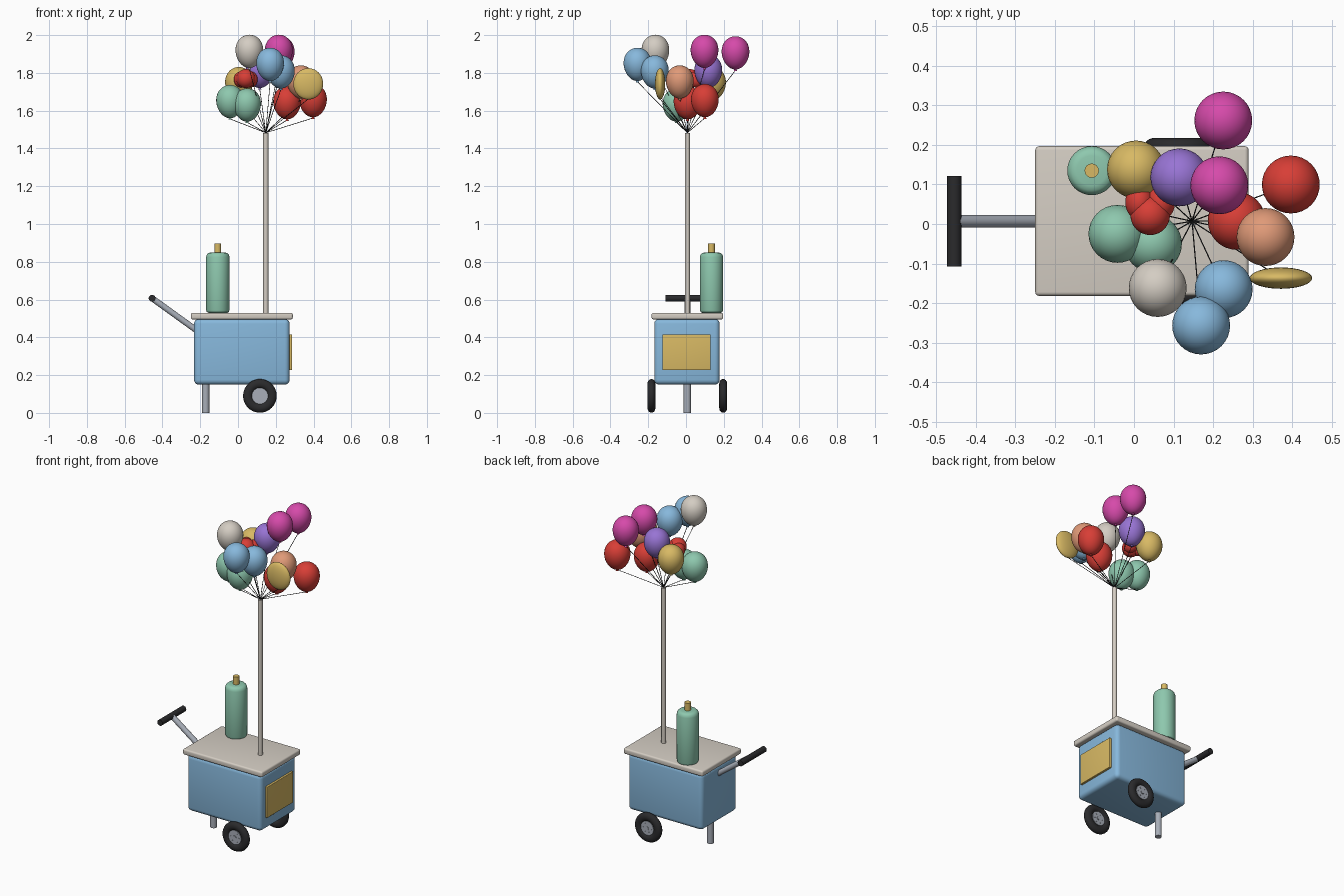
import bpy, bmesh, math
from mathutils import Vector

if "Cube" in bpy.data.objects:
    bpy.data.objects.remove(bpy.data.objects["Cube"])


def material(name, rgb):
    m = bpy.data.materials.new(name)
    lin = [(c / 255 / 12.92) if c < 10 else ((c / 255 + 0.055) / 1.055) ** 2.4 for c in rgb]
    m.diffuse_color = (*lin, 1)
    m.use_nodes = True
    m.node_tree.nodes["Principled BSDF"].inputs["Base Color"].default_value = m.diffuse_color
    return m


BLUE = material("sky blue", (135, 184, 220))
MINT = material("mint green", (142, 200, 174))
CREAM = material("warm white", (212, 205, 195))
GOLD = material("soft gold", (216, 185, 100))
RED = material("red", (216, 62, 54))
PINK = material("magenta", (214, 74, 170))
PURPLE = material("purple", (152, 116, 212))
PEACH = material("peach", (224, 154, 120))
BLACK = material("rubber black", (42, 42, 44))
STEEL = material("steel", (168, 174, 184))


def finish(name, bm, mat, loc=(0, 0, 0), smooth=True):
    bmesh.ops.recalc_face_normals(bm, faces=bm.faces)
    me = bpy.data.meshes.new(name)
    bm.to_mesh(me)
    bm.free()
    me.materials.append(mat)
    ob = bpy.data.objects.new(name, me)
    bpy.context.collection.objects.link(ob)
    ob.location = loc
    if smooth:
        bpy.ops.object.select_all(action='DESELECT')
        ob.select_set(True)
        bpy.context.view_layer.objects.active = ob
        bpy.ops.object.shade_smooth_by_angle(angle=math.radians(40))
    return ob


def box(name, lo, hi, mat, bevel):
    lo, hi = Vector(lo), Vector(hi)
    bm = bmesh.new()
    bmesh.ops.create_cube(bm, size=1)
    bmesh.ops.scale(bm, vec=hi - lo, verts=bm.verts)
    bmesh.ops.bevel(bm, geom=bm.edges[:], offset=bevel, segments=4, profile=0.5, affect='EDGES')
    return finish(name, bm, mat, (lo + hi) / 2)


def lathe(name, profile, mat, loc, axis='Z', steps=32):
    """Spin (radius, height) points around an axis."""
    bm = bmesh.new()
    vs = [bm.verts.new((r, 0, z)) for r, z in profile]
    es = [bm.edges.new(p) for p in zip(vs, vs[1:])]
    bmesh.ops.spin(bm, geom=vs + es, cent=(0, 0, 0), axis=(0, 0, 1),
                   angle=2 * math.pi, steps=steps)
    bmesh.ops.remove_doubles(bm, verts=bm.verts, dist=1e-5)
    ob = finish(name, bm, mat, loc)
    if axis == 'Y':
        ob.rotation_euler.x = math.pi / 2
    return ob


def rod(name, a, b, r, mat, sides=24):
    a, b = Vector(a), Vector(b)
    bm = bmesh.new()
    bmesh.ops.create_cone(bm, cap_ends=True, segments=sides, radius1=r, radius2=r,
                          depth=(b - a).length)
    ob = finish(name, bm, mat, (a + b) / 2)
    ob.rotation_euler = (b - a).to_track_quat('Z', 'Y').to_euler()
    return ob


def ball(name, loc, size, mat, egg=0.0):
    bm = bmesh.new()
    bmesh.ops.create_uvsphere(bm, u_segments=32, v_segments=20, radius=1)
    for v in bm.verts:
        k = 1 + egg * v.co.z - egg * 0.3
        v.co = (v.co.x * size[0] * k, v.co.y * size[1] * k, v.co.z * size[2])
    return finish(name, bm, mat, loc)


Y0 = 0.007  # cart centre line

# Cart body, counter top and end panel
box("cart_body", (-0.233, -0.168, 0.15), (0.273, 0.178, 0.497), BLUE, 0.025)
box("counter_top", (-0.25, -0.182, 0.495), (0.29, 0.197, 0.53), CREAM, 0.01)
box("end_panel", (0.265, -0.125, 0.226), (0.286, 0.13, 0.416), GOLD, 0.003)

# Wheels with rounded tyre and bolted hub
for side, tag in ((-1, "front"), (1, "back")):
    c = (0.116, Y0 + side * 0.19, 0.09)
    tyre = []
    for i in range(25):
        t = 2 * math.pi * i / 24
        tyre.append((0.064 + 0.025 * math.cos(t), 0.021 * math.sin(t)))
    lathe("tyre_" + tag, tyre, BLACK, c, 'Y', 40)
    lathe("hub_" + tag, [(0, -0.015), (0.043, -0.015), (0.043, 0.015), (0, 0.015)], STEEL, c, 'Y')
    rod("hub_cap_" + tag, (c[0], c[1] - 0.019, c[2]), (c[0], c[1] + 0.019, c[2]), 0.011, STEEL)
    for i in range(6):
        t = math.pi * i / 3
        x, z = c[0] + 0.028 * math.cos(t), c[2] + 0.028 * math.sin(t)
        rod("hub_bolt_" + tag, (x, c[1] - 0.017, z), (x, c[1] + 0.017, z), 0.004, STEEL, 8)

# Support leg, push handle and grip
rod("support_leg", (-0.171, Y0, 0), (-0.171, Y0, 0.17), 0.019, STEEL)
rod("handle_bar", (-0.215, Y0, 0.434), (-0.455, Y0, 0.607), 0.016, STEEL)
rod("handle_grip", (-0.455, -0.108, 0.607), (-0.455, 0.122, 0.607), 0.018, BLACK)

# Gas tank and valve
tank = [(0, 0.53), (0.05, 0.53), (0.058, 0.534), (0.062, 0.545), (0.062, 0.825),
        (0.058, 0.838), (0.05, 0.846), (0.038, 0.849), (0, 0.849)]
lathe("gas_tank", tank, MINT, (-0.107, 0.135, 0))
rod("tank_valve", (-0.107, 0.135, 0.84), (-0.107, 0.135, 0.896), 0.018, GOLD)

# Pole
TOP = (0.147, Y0, 1.483)
rod("pole", (0.147, Y0, 0.52), TOP, 0.0135, CREAM)

# Round balloons, each with knot and string
balloons = [
    (0.226, 0.262, 1.906, PINK), (0.216, 0.098, 1.914, PINK), (0.115, 0.118, 1.808, PURPLE),
    (0.005, 0.138, 1.743, GOLD), (-0.042, -0.025, 1.648, MINT), (0.048, -0.05, 1.63, MINT),
    (0.06, -0.162, 1.914, CREAM), (0.227, -0.165, 1.805, BLUE), (0.17, -0.257, 1.845, BLUE),
    (0.26, 0.008, 1.642, RED), (0.397, 0.1, 1.653, RED), (0.333, -0.033, 1.752, PEACH)]
for x, y, z, mat in balloons:
    ball("balloon", (x, y, z), (0.075, 0.075, 0.088), mat, 0.08)
    lathe("balloon_knot", [(0, 0.012), (0.004, 0.008), (0.009, -0.006), (0, -0.006)], mat,
          (x, y, z - 0.09), steps=12)
    rod("balloon_string", (x, y, z - 0.092), TOP, 0.0017, BLACK, 6)

# Flat foil balloon
ball("foil_balloon", (0.372, -0.137, 1.742), (0.079, 0.027, 0.083), GOLD)
rod("balloon_string", (0.372, -0.137, 1.662), TOP, 0.0017, BLACK, 6)

# Small lobed balloon
ball("lobed_balloon_head", (0.041, 0.022, 1.77), (0.05, 0.05, 0.05), RED)
for x in (0.014, 0.068):
    ball("lobed_balloon_ear", (x, 0.055, 1.765), (0.036, 0.045, 0.042), RED)
rod("balloon_string", (0.041, 0.03, 1.725), TOP, 0.0017, BLACK, 6)
